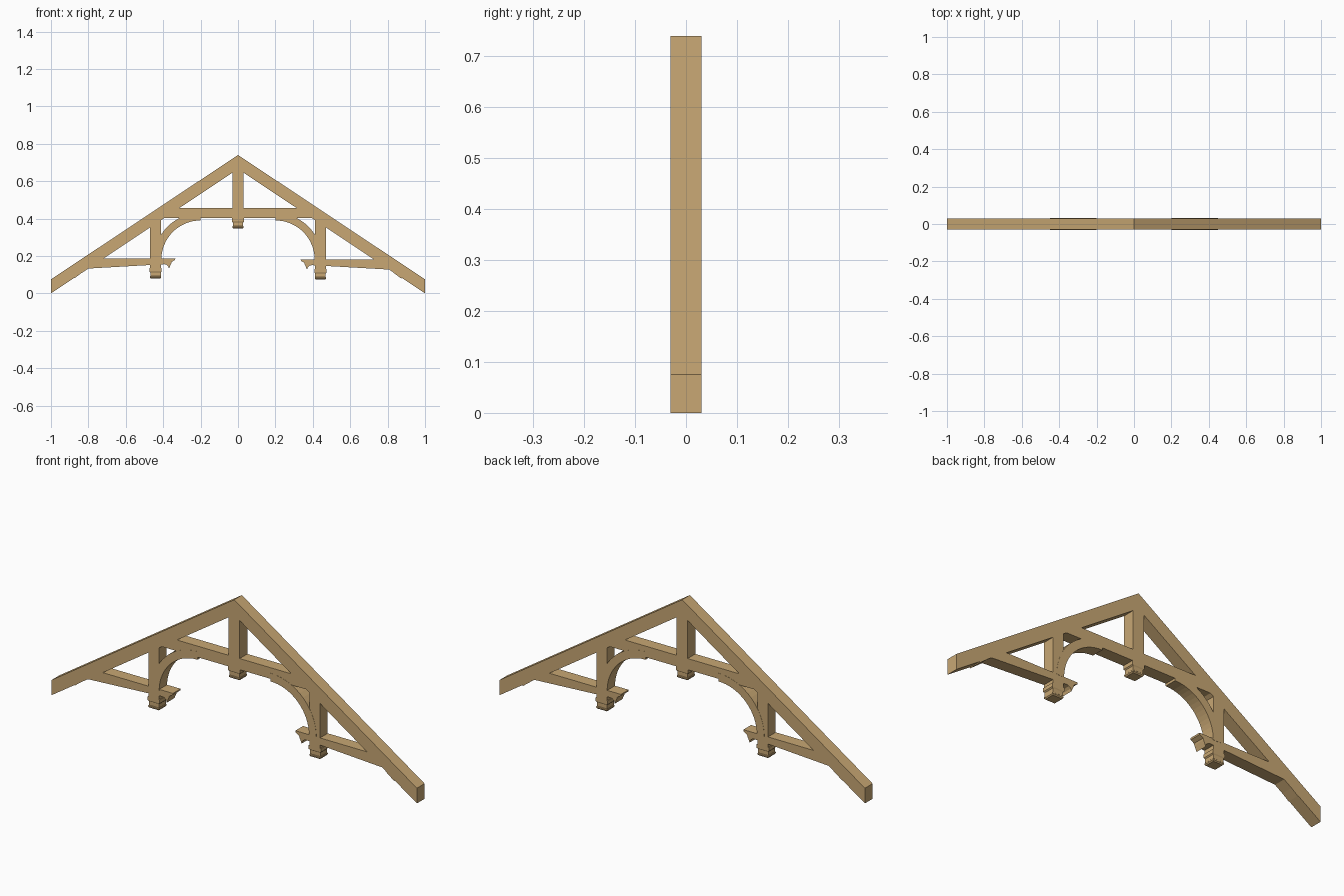
import bpy, math

if "Cube" in bpy.data.objects:
    bpy.data.objects.remove(bpy.data.objects["Cube"])

H = 0.03          # half depth of the truss
PITCH = 0.665     # roof slope

wood = bpy.data.materials.new("tan_wood")
wood.diffuse_color = (0.58, 0.39, 0.175, 1)
wood.use_nodes = True
wood.node_tree.nodes["Principled BSDF"].inputs["Base Color"].default_value = wood.diffuse_color


def add_mesh(name, verts, faces):
    me = bpy.data.meshes.new(name)
    me.from_pydata(verts, [], faces)
    me.materials.append(wood)
    ob = bpy.data.objects.new(name, me)
    bpy.context.collection.objects.link(ob)
    return ob


def slab(name, pts, side=1, dz=0.0, h=H):
    """Extrude an x-z outline (counter-clockwise from the front) through y."""
    p = [(side * x, z + dz) for x, z in pts]
    if side < 0:
        p.reverse()
    n = len(p)
    verts = [(x, -h, z) for x, z in p] + [(x, h, z) for x, z in p]
    faces = [tuple(range(n)), tuple(range(2 * n - 1, n - 1, -1))]
    faces += [(i, i + n, (i + 1) % n + n, (i + 1) % n) for i in range(n)]
    return add_mesh(name, verts, faces)


def pendant(name, cx, z0, rings):
    """Stepped square drop: rings of (half x, half y, z below z0)."""
    verts, faces = [], []
    for hx, hy, d in rings:
        verts += [(cx + a * hx, b * hy, z0 - d)
                  for a, b in ((-1, -1), (1, -1), (1, 1), (-1, 1))]
    for r in range(len(rings) - 1):
        for i in range(4):
            a, b = 4 * r + i, 4 * r + (i + 1) % 4
            faces.append((a, a + 4, b + 4, b))
    n = len(verts)
    faces += [(0, 1, 2, 3), (n - 1, n - 2, n - 3, n - 4)]
    return add_mesh(name, verts, faces)


DROP = [(0.033, H, 0), (0.033, H, 0.018), (0.028, 0.027, 0.023),
        (0.028, 0.027, 0.042), (0.03, 0.029, 0.044),
        (0.03, 0.029, 0.050), (0.026, 0.025, 0.055)]

# Central post, its drop and the collar beam
slab("king_post", [(-0.03, 0.40), (0.03, 0.40), (0.03, 0.68), (-0.03, 0.68)])
pendant("king_drop", 0, 0.402, DROP)
slab("collar_beam", [(-0.40, 0.402), (0.40, 0.402), (0.40, 0.402),
                     (0.335, 0.457), (-0.335, 0.457), (-0.40, 0.402)][0:2]
     + [(0.32, 0.457), (-0.32, 0.457)])

# Quarter-ring curved brace outline
CX, CZ, RI, RO, N = 0.20, 0.18, 0.21, 0.25, 16
ang = [math.pi / 2 * i / N for i in range(N + 1)]
brace = [(CX + RO * math.cos(a), CZ + RO * math.sin(a)) for a in ang]
brace += [(CX + RI * math.cos(a), CZ + RI * math.sin(a)) for a in reversed(ang)]

# Hammer beam outline with moulded inner end and a seat block at the rafter
cove = [(0.365 + 0.03 * math.sin(t), 0.132 + 0.026 * (1 - math.cos(t)))
        for t in (0.0, 0.5, 1.0, 1.57)]
cove = [(0.395 - 0.026 * math.cos(t), 0.132 + 0.024 * math.sin(t))
        for t in (1.57, 1.05, 0.52, 0.0)]
hammer = [(0.335, 0.187), (0.336, 0.179), (0.355, 0.168), (0.357, 0.160)]
hammer += list(reversed(cove))
hammer += [(0.815, 0.132), (0.83, 0.119), (0.875, 0.119), (0.84, 0.14),
           (0.73, 0.187)]

for side, label, dz in ((-1, "left", 0.0), (1, "right", -0.005)):
    slab("rafter_" + label, [(0, PITCH), (1, 0), (1, 0.075), (0, 0.74)], side)
    slab("side_post_" + label,
         [(0.412, 0.13), (0.47, 0.13), (0.47, 0.37), (0.412, 0.41)], side)
    pendant("side_drop_" + label, side * 0.441, 0.135 + dz, DROP)
    slab("hammer_beam_" + label, hammer, side, dz)
    slab("seat_block_" + label,
         [(0.83, 0.114), (0.875, 0.08), (0.875, 0.12), (0.83, 0.12)],
         side, dz / 2)
    slab("curved_brace_" + label, brace, side, 0, H + 0.0008)
